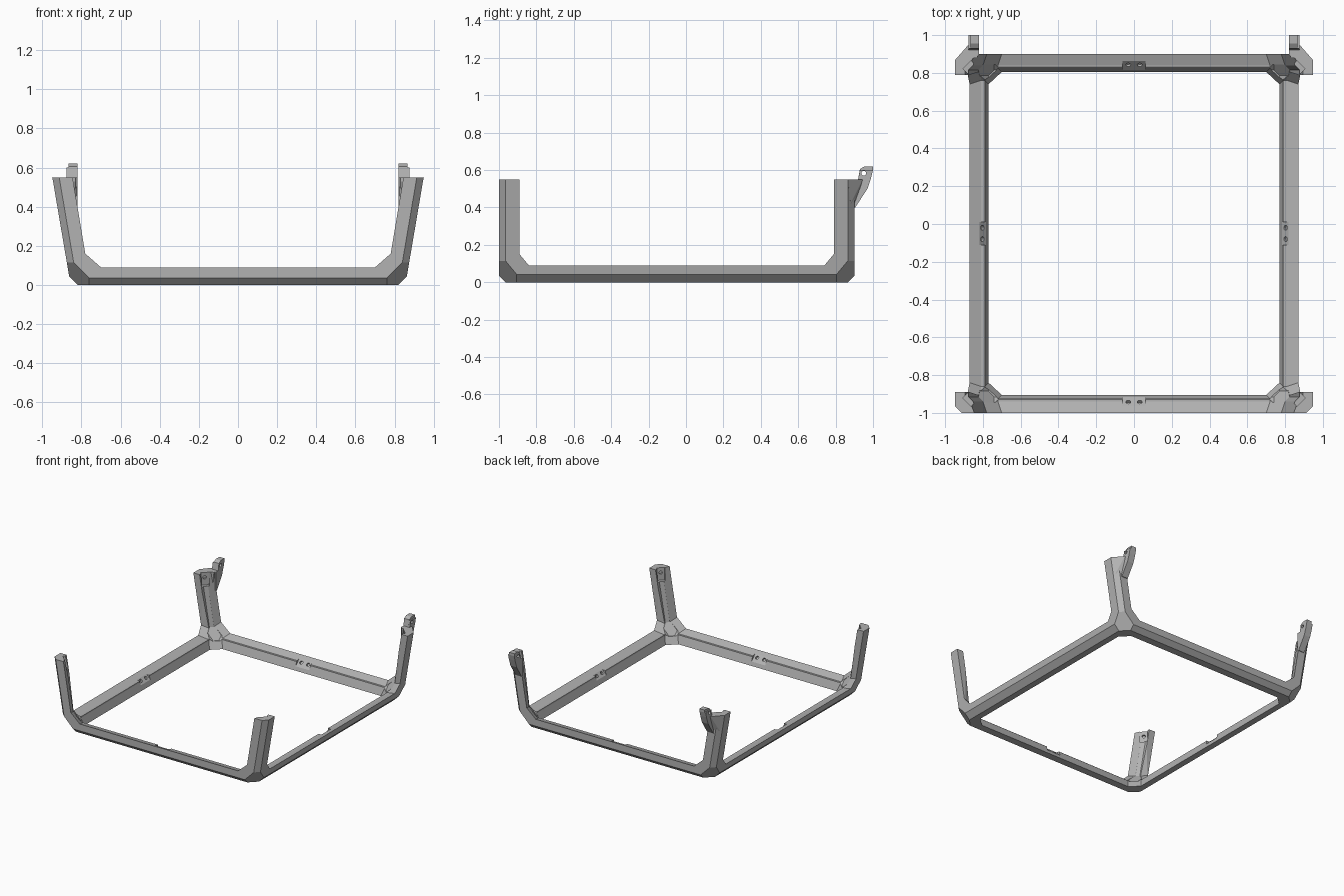
import bpy, bmesh
from mathutils import Vector, Matrix

old = bpy.data.objects.get("Cube")
if old:
    bpy.data.objects.remove(old, do_unlink=True)

grey = bpy.data.materials.new("plain_grey")
grey.use_nodes = True
GREY = (0.45, 0.45, 0.45, 1)
grey.diffuse_color = GREY
grey.node_tree.nodes["Principled BSDF"].inputs["Base Color"].default_value = GREY

HALF_X, HALF_Y, TOP, LEAN = 0.855, 0.95, 0.55, 0.17
SIGNS = (-1, 1)


def finish(bm, name):
    bmesh.ops.recalc_face_normals(bm, faces=bm.faces)
    mesh = bpy.data.meshes.new(name)
    bm.to_mesh(mesh)
    bm.free()
    mesh.materials.append(grey)
    obj = bpy.data.objects.new(name, mesh)
    bpy.context.collection.objects.link(obj)
    return obj


def shell(name, inset, chamfer, corner, top):
    """Leaning box with chamfered lower and upright edges, sliced by planes."""
    bm = bmesh.new()
    bmesh.ops.create_cube(bm, size=4)
    x, y, z = HALF_X - inset, HALF_Y - inset, inset
    planes = [((0, 0, z), (0, 0, -1)), ((0, 0, top), (0, 0, 1))]
    for s in SIGNS:
        planes += [((s * x, 0, 0), (s, 0, -LEAN)), ((0, s * y, 0), (0, s, 0)),
                   ((s * x, 0, z + chamfer), (s, 0, -1)),
                   ((0, s * y, z + chamfer), (0, s, -1))]
        for t in SIGNS:
            planes += [((s * (x - chamfer), t * y, 0), (s, t, -LEAN)),
                       ((s * x, t * y, z + corner), (s, t, -1))]
    for co, no in planes:
        geom = bm.verts[:] + bm.edges[:] + bm.faces[:]
        bmesh.ops.bisect_plane(bm, geom=geom, plane_co=co,
                               plane_no=Vector(no).normalized(), clear_outer=True)
        bmesh.ops.holes_fill(bm, edges=bm.edges[:], sides=0)
    return finish(bm, name)


def loft(name, rings):
    """Closed solid through a list of matching rings."""
    bm = bmesh.new()
    rows = [[bm.verts.new(p) for p in ring] for ring in rings]
    n = len(rows[0])
    for a, b in zip(rows, rows[1:]):
        for i in range(n):
            j = (i + 1) % n
            bm.faces.new((a[i], a[j], b[j], b[i]))
    bm.faces.new(rows[0])
    bm.faces.new(rows[-1][::-1])
    return finish(bm, name)


def cut(target, cutter):
    mod = target.modifiers.new("cut", 'BOOLEAN')
    mod.operation, mod.solver, mod.object = 'DIFFERENCE', 'EXACT', cutter
    cutter.hide_render = True
    bpy.context.view_layer.objects.active = target
    bpy.ops.object.modifier_apply(modifier=mod.name)
    bpy.data.objects.remove(cutter, do_unlink=True)


def frame_at(origin, along, tangent):
    """Matrix with local z on along and local x on tangent."""
    z, x = Vector(along).normalized(), Vector(tangent)
    rot = Matrix((x, z.cross(x), z)).transposed().to_4x4()
    return Matrix.Translation(origin) @ rot


def box_cutter(mat, size):
    bm = bmesh.new()
    bmesh.ops.create_cube(bm, size=1, matrix=mat @ Matrix.Diagonal((*size, 1)))
    return finish(bm, "pocket_cutter")


def hole_cutter(mat, radius, depth):
    bm = bmesh.new()
    bmesh.ops.create_cone(bm, cap_ends=True, segments=16, radius1=radius,
                          radius2=radius, depth=depth, matrix=mat)
    return finish(bm, "hole_cutter")


# Outer body, hollowed by a smaller one
frame = shell("corner_frame", 0, 0.035, 0.13, TOP)
cut(frame, shell("hollow_cutter", 0.055, 0.03, 0.09, 1))

# Open windows in the four sides: half outline is gusset foot, gusset top, post
def side_window(half, edge, place):
    rings = []
    for depth, d in ((-1.2, 0), (-edge, 0), (0.06 - edge, 0.02),
                     (edge - 0.06, 0.02), (edge, 0), (1.2, 0)):
        pts = [(u + d, z - d) for u, z in half]
        pts += [(-u, z) for u, z in reversed(pts)]
        rings.append([place(u, depth, z) for u, z in pts])
    return loft("window_cutter", rings)


cut(frame, side_window([(0.70, 0.09), (0.78, 0.16), (0.887, 0.8)], 0.95,
                       lambda u, d, z: (u, d, z)))
cut(frame, side_window([(0.79, 0.09), (0.84, 0.15), (0.84, 0.8)], 0.87,
                       lambda u, d, z: (d, u, z)))

# Open floor with gusseted corners
floor_rings = []
for z, d in ((-0.1, 0), (0, 0), (0.06, 0.02), (0.3, 0.02)):
    a, b = [(0.70 + d, 0.855 + d), (0.77 + d, 0.79 + d)]
    quarter = [a, b]
    ring = quarter + [(x, -y) for x, y in reversed(quarter)]
    ring += [(-x, -y) for x, y in quarter] + [(-x, y) for x, y in reversed(quarter)]
    floor_rings.append([(x, y, z) for x, y in ring])
cut(frame, loft("floor_cutter", floor_rings))

# Screw pockets: two holes halfway along each rail, one at each post top
pockets = []
for s in SIGNS:
    pockets.append(((s * 0.86, 0, 0), (-s, 0, 1), (0, 1, 0), 0.12, 0.14, (-0.03, 0.03)))
    pockets.append(((0, s * HALF_Y, 0), (0, -s, 1), (1, 0, 0), 0.12, 0.14, (-0.03, 0.03)))
    for t in SIGNS:
        corner = (s * (HALF_X + LEAN * 0.51), t * HALF_Y, 0.51)
        pockets.append((corner, (-s, -t, 0), (0, 0, 1), 0.12, 0.06, (0,)))
for corner, along, tangent, length, width, holes in pockets:
    base = Vector(corner) + Vector(along) * 0.0575
    mat = frame_at(base, along, tangent)
    cut(frame, box_cutter(mat @ Matrix.Translation((0, 0, 0.05)), (length, width, 0.1)))
    for h in holes:
        cut(frame, hole_cutter(mat @ Matrix.Translation((h, 0, 0)), 0.013, 0.03))
frame.location.y = -0.05

# Hinge lugs on the rear posts, with flared roots
profile = [(0.89, 0.40), (0.905, 0.40), (0.97, 0.50), (0.99, 0.56), (1.0, 0.60),
           (1.0, 0.62), (0.955, 0.62), (0.93, 0.605), (0.92, 0.55), (0.89, 0.55)]
root = [(0.95, 0.865, 0.55), (0.88, 0.945, 0.55), (0.82, 0.945, 0.55), (0.83, 0.88, 0.55),
        (0.915, 0.88, 0.42), (0.86, 0.9, 0.40), (0.82, 0.9, 0.40), (0.84, 0.88, 0.40)]
for s, side in ((1, "left"), (-1, "right")):
    lug = loft("hinge_lug_" + side, [[(s * x, y, z) for y, z in profile] for x in (0.82, 0.865)])
    cheek = [(y, min(z, 0.6)) for y, z in profile if z != 0.60]
    plate = loft("hinge_cheek_" + side, [[(s * x, y, z) for y, z in cheek] for x in (0.865, 0.875)])
    for part in (lug, plate):
        cut(part, hole_cutter(frame_at((s * 0.85, 0.95, 0.583), (1, 0, 0), (0, 1, 0)), 0.013, 0.2))
    bm = bmesh.new()
    for x, y, z in root:
        bm.verts.new((s * x, y, z))
    bmesh.ops.convex_hull(bm, input=bm.verts[:])
    finish(bm, "hinge_root_" + side)
